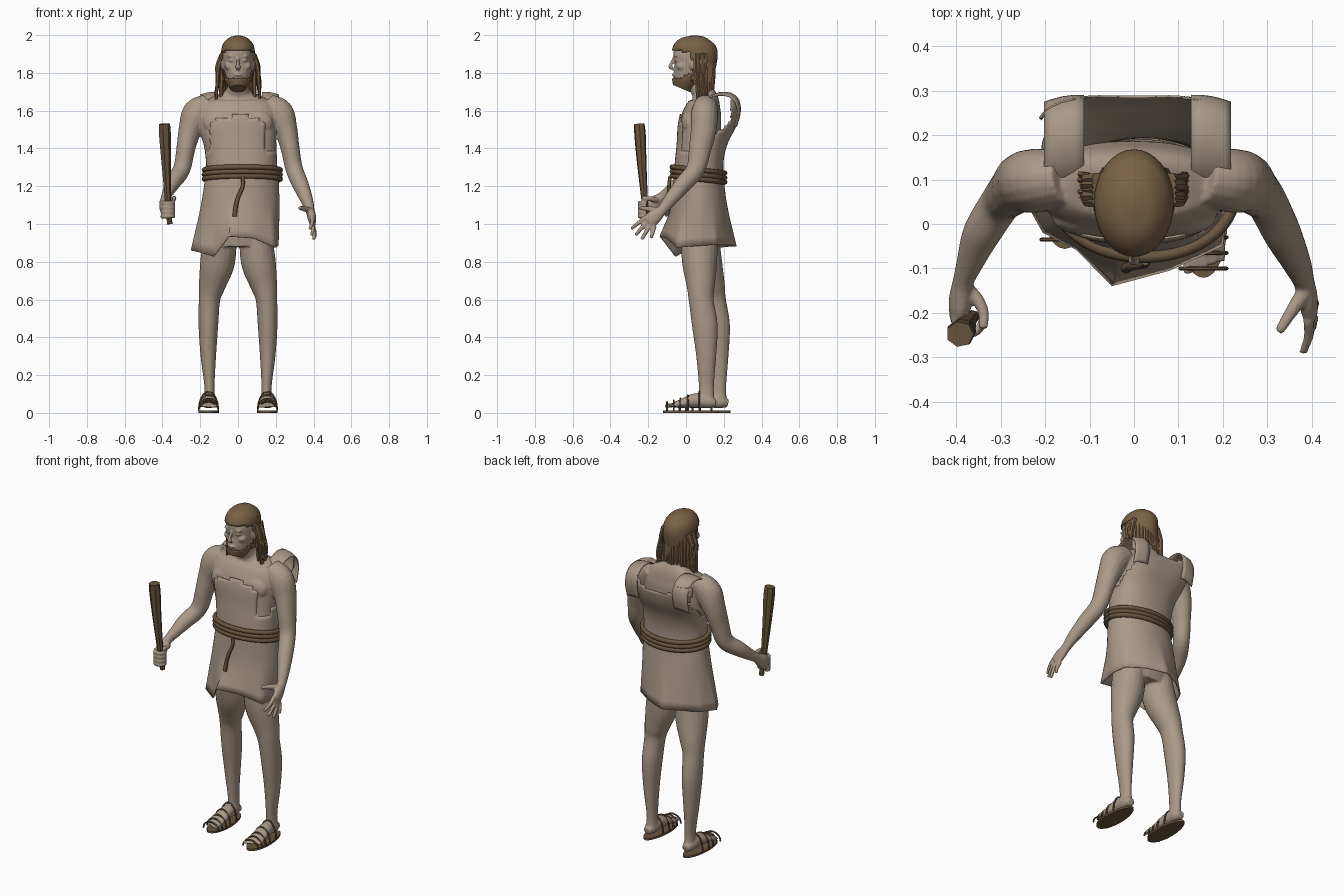
import bpy, bmesh, math, random
from mathutils import Vector, Matrix

random.seed(4)
if "Cube" in bpy.data.objects:
    bpy.data.objects.remove(bpy.data.objects["Cube"])

X, Y, Z = Vector((1, 0, 0)), Vector((0, 1, 0)), Vector((0, 0, 1))


def material(name, rgb):
    m = bpy.data.materials.new(name)
    m.use_nodes = True
    m.diffuse_color = (*rgb, 1)
    m.node_tree.nodes["Principled BSDF"].inputs["Base Color"].default_value = (*rgb, 1)
    return m


TAN = material("warm_tan", (0.40, 0.32, 0.245))
HAIR = material("hair_brown", (0.19, 0.12, 0.06))
ROPE = material("rope_and_wood_brown", (0.14, 0.092, 0.048))


def spline(keys, steps=5):
    """Catmull-Rom resampling of tuples of any length."""
    keys = [Vector(k) for k in keys]
    keys = [keys[0] * 2 - keys[1]] + keys + [keys[-1] * 2 - keys[-2]]
    out = []
    for a, b, c, d in zip(keys, keys[1:], keys[2:], keys[3:]):
        for i in range(steps):
            t = i / steps
            out.append(0.5 * (2 * b + (c - a) * t + (2 * a - 5 * b + 4 * c - d) * t * t
                              + (3 * b - a - 3 * c + d) * t ** 3))
    return out + [keys[-2]]


def rounded(v, power):
    return math.copysign(abs(v) ** power, v)


def tube(bm, keys, n=16, steps=5, ref=X, power=1):
    """Closed loft; each key is x, y, z, half width along ref, half depth. Low power is boxier."""
    pts = spline(keys, steps)
    pos = [Vector(p[:3]) for p in pts]
    rings = []
    for i, p in enumerate(pts):
        t = (pos[min(i + 1, len(pos) - 1)] - pos[max(i - 1, 0)]).normalized()
        a = (ref - t * t.dot(ref)).normalized()
        b = t.cross(a)
        rings.append([bm.verts.new(pos[i] + a * p[3] * rounded(math.cos(k * math.tau / n), power)
                                   + b * p[4] * rounded(math.sin(k * math.tau / n), power)) for k in range(n)])
    for r, s in zip(rings, rings[1:]):
        for k in range(n):
            bm.faces.new((r[k], r[(k + 1) % n], s[(k + 1) % n], s[k]))
    bm.faces.new(rings[0][::-1])
    bm.faces.new(rings[-1])


def rod(bm, points, r0, r1=None, n=8, ref=X):
    """Round tube whose radius runs from r0 to r1."""
    r1 = r0 if r1 is None else r1
    last = len(points) - 1
    radii = [r0 + (r1 - r0) * i / last for i in range(last + 1)]
    tube(bm, [(*p, r, r) for p, r in zip(points, radii)], n, 4, ref)


def blob(bm, centre, size):
    bmesh.ops.create_uvsphere(bm, u_segments=16, v_segments=10, radius=1,
                              matrix=Matrix.LocRotScale(Vector(centre), None, Vector(size)))


def finish(name, bm, mat, angle=50, thickness=0):
    bmesh.ops.recalc_face_normals(bm, faces=bm.faces)
    me = bpy.data.meshes.new(name)
    bm.to_mesh(me)
    bm.free()
    ob = bpy.data.objects.new(name, me)
    bpy.context.collection.objects.link(ob)
    me.materials.append(mat)
    bpy.ops.object.select_all(action="DESELECT")
    ob.select_set(True)
    bpy.context.view_layer.objects.active = ob
    bpy.ops.object.shade_smooth_by_angle(angle=math.radians(angle))
    if thickness:
        ob.modifiers.new("Thickness", "SOLIDIFY").thickness = thickness
    return ob


# Torso, neck and head
body = bmesh.new()
tube(body, [(0, .07, .88, .15, .10), (0, .07, 1.05, .18, .125), (.018, .065, 1.25, .180, .122),
            (.014, .067, 1.40, .186, .112), (0, .075, 1.52, .205, .112), (0, .09, 1.60, .205, .098),
            (0, .10, 1.655, .165, .075), (0, .09, 1.695, .075, .06), (0, .068, 1.74, .052, .055),
            (0, .055, 1.82, .05, .055)], 32, power=.85)
head = [(0, -.022, 1.728, .034, .040), (0, -.004, 1.77, .059, .066), (0, .027, 1.83, .076, .097),
        (0, .045, 1.89, .082, .114), (0, .045, 1.95, .07, .1), (0, .045, 1.985, .03, .05)]
tube(body, head, 24)
tube(body, [(0, -.064, 1.885, .007, .006), (0, -.078, 1.85, .009, .009),
            (0, -.083, 1.832, .014, .011), (0, -.070, 1.82, .011, .008)], 10)
blob(body, (0, -.064, 1.790), (.022, .012, .007))
for s in (-1, 1):
    blob(body, (s * .030, -.050, 1.888), (.028, .014, .007))
    blob(body, (s * .031, -.044, 1.868), (.020, .018, .012))
    blob(body, (s * .042, -.022, 1.835), (.030, .030, .024))
    blob(body, (s * .082, .04, 1.845), (.010, .022, .032))
    blob(body, (s * .090, .012, 1.535), (.095, .040, .07))

# Arms: shared upper part, different forearms
upper = [(.15, .105, 1.635, .06, .06), (.215, .098, 1.585, .08, .072), (.253, .093, 1.50, .062, .068),
         (.276, .075, 1.40, .05, .06), (.298, .05, 1.29, .046, .05)]
left = [(.333, -.02, 1.205, .043, .045), (.367, -.09, 1.12, .032, .034), (.382, -.13, 1.07, .024, .028),
        (.39, -.165, 1.04, .023, .039), (.396, -.20, 1.01, .018, .038)]
right = [(.342, -.02, 1.225, .043, .043), (.370, -.09, 1.17, .030, .032), (.384, -.13, 1.14, .024, .028),
         (.390, -.175, 1.105, .027, .042), (.397, -.21, 1.08, .018, .040)]
tube(body, upper + left)
tube(body, [(-x, *rest) for x, *rest in upper + right])

# Open left hand
for i, tip in enumerate([(.380, -.29, .975), (.390, -.268, .94), (.402, -.235, .918), (.406, -.185, .925)]):
    base = Vector((.393, -.215 + i * .016, 1.035 - i * .015))
    tip = Vector(tip)
    rod(body, [base, base.lerp(tip, .5) + Vector((.006, 0, 0)), tip], .0135, .0095)
rod(body, [(.385, -.15, 1.07), (.352, -.20, 1.08), (.325, -.243, 1.085)], .019, .011)

# Right hand closed round the club
grip = Vector((-.37, -.216, 0))
for i in range(4):
    arc = [grip + Vector((.030 * math.cos(a), .030 * math.sin(a), 1.04 + i * .024))
           for a in [math.radians(150 + k * 38) for k in range(7)]]
    rod(body, arc, .0125, .010, ref=Z)
rod(body, [(-.385, -.14, 1.125), (-.355, -.165, 1.13), (-.338, -.20, 1.135), (-.34, -.235, 1.14)],
    .017, .011, ref=Z)

# Legs and feet, the right one standing further back
leg = [(.09, .07, .96, .085, .10), (.108, .072, .80, .092, .093), (.136, .078, .68, .072, .076),
       (.151, .08, .60, .057, .066), (.157, .10, .46, .052, .068), (.157, .107, .30, .041, .053),
       (.151, .108, .14, .027, .040), (.15, .11, .05, .032, .042)]
foot = [(.152, .158, .05, .022, .020), (.152, .12, .058, .034, .034), (.153, .05, .066, .038, .038),
        (.156, -.02, .05, .045, .025), (.158, -.062, .043, .044, .015)]


def stance(p, s):
    back = .065 * min(1, max(0, (.92 - p[2]) / .3)) if s < 0 else 0
    return (s * p[0], p[1] + back, *p[2:])


for s in (1, -1):
    tube(body, [stance(p, s) for p in leg], 20)
    tube(body, [stance(p, s) for p in foot])
    for i in range(5):
        x, r = .120 + i * .0195, .0125 - i * .001
        rod(body, [stance(p, s) for p in ((x, -.045, .042), (x, -.085 + i * .005, .040),
                                          (x, -.112 + i * .007, .034))], r, r * .8)
skin = finish("body", body, TAN)
remesh = skin.modifiers.new("Fuse", "REMESH")
remesh.mode, remesh.voxel_size, remesh.use_smooth_shade = "VOXEL", .006, True
relax = skin.modifiers.new("Relax", "SMOOTH")
relax.factor, relax.iterations = .5, 3

# Sandals: flat soles with arched straps
bm = bmesh.new()
for s in (1, -1):
    outline = [stance((.156 + (.054 + .006 * math.cos(a + 1.6)) * math.cos(a), .025 + .146 * math.sin(a), 0), s)
               for a in [k * math.tau / 32 for k in range(32)]]
    sole = bm.faces.new([bm.verts.new(p) for p in outline])
    up = bmesh.ops.extrude_face_region(bm, geom=[sole])["geom"]
    bmesh.ops.translate(bm, vec=(0, 0, .012), verts=[v for v in up if isinstance(v, bmesh.types.BMVert)])
    for y, h in ((-.10, .046), (-.065, .054), (-.03, .064), (.01, .082), (.07, .10)):
        rod(bm, [stance((.156 + .052 * math.cos(a), y, .012 + h * math.sin(a)), s)
                 for a in [k * math.pi / 8 for k in range(9)]], .0048, n=6, ref=Y)
finish("sandals", bm, ROPE, 40)

# Skirt: waist and hip ellipses running down to an uneven hem
hem = [(-.25, .06, .86), (-.205, -.02, .85), (-.13, -.058, .828), (-.05, -.14, .935), (.08, -.105, .925),
       (.20, -.05, .875), (.215, .08, .885), (.195, .16, .89), (.10, .225, .89), (-.02, .268, .882),
       (-.12, .22, .88), (-.21, .15, .87)]
bm = bmesh.new()
columns = []
for a, b in zip(hem, hem[1:] + hem[:1]):
    for i in range(6):
        p = Vector(a).lerp(Vector(b), i / 6)
        t = math.atan2((p.y - .07) / .15, p.x / .2)
        c, d = math.cos(t), math.sin(t)
        keys = [(.022 + .192 * c, .065 + .130 * d, 1.27), (.012 + .208 * c, .07 + .148 * d, 1.10), p]
        columns.append([bm.verts.new(v) for v in spline(keys, 5)])
for a, b in zip(columns, columns[1:] + columns[:1]):
    for i in range(len(a) - 1):
        bm.faces.new((a[i], b[i], b[i + 1], a[i + 1]))
finish("skirt", bm, TAN, 50, .006)

# Tunic: rings of z, centre x, half width, front y, back y, roundness; trimmed to armholes and neckline
bm = bmesh.new()
profile = spline([(1.24, .02, .188, -.066, .197, .9), (1.34, .018, .188, -.058, .20, .9),
                  (1.43, .01, .194, -.049, .222, .8), (1.52, 0, .215, -.044, .268, .65),
                  (1.60, 0, .232, -.028, .289, .5), (1.66, 0, .232, -.01, .287, .45)], 4)
rows = []
for z, mid, w, front, back, power in profile:
    row = []
    for k in range(64):
        c, d = math.cos(k * math.tau / 64), math.sin(k * math.tau / 64)
        depth, e = (back - .08, power) if d > 0 else (.08 - front, .85)
        row.append(bm.verts.new((mid + w * rounded(c, e), .08 + depth * rounded(d, e), z)))
    rows.append(row)
for r, s in zip(rows, rows[1:]):
    for k in range(64):
        quad = (r[k], r[(k + 1) % 64], s[(k + 1) % 64], s[k])
        x, y, z = sum((v.co for v in quad), Vector()) / 4
        if y < .03:
            keep = z < 1.38 or (z < 1.585 - .3 * abs(x) and abs(x) < .145)
        else:
            keep = z < 1.42 or (y > min(.24, .10 + 1.1 * (z - 1.42)) and z < 1.60 + max(0, abs(x) - .07) * .8)
        if keep:
            bm.faces.new(quad)
bmesh.ops.delete(bm, geom=[v for v in bm.verts if not v.link_faces], context="VERTS")
finish("tunic", bm, TAN, 50, .005)

# Shoulder straps bridging from the chest to the loose back panel
bm = bmesh.new()
for s in (-1, 1):
    path = spline([(.085, 1.64), (.13, 1.68), (.19, 1.70), (.25, 1.69), (.284, 1.65), (.290, 1.59),
                   (.272, 1.52)], 4)
    strip = [[bm.verts.new((s * x + .008, y - 2.5 * (x - .13) ** 2, z - 2.5 * (x - .13) ** 2))
              for x in (.12, .145, .17, .195, .21)] for y, z in path]
    for a, b in zip(strip, strip[1:]):
        for i in range(4):
            bm.faces.new((a[i], a[i + 1], b[i + 1], b[i]))
finish("shoulder_straps", bm, TAN, 50, .006)

# Rope belt with a hanging end
bm = bmesh.new()
for z in (1.238, 1.262, 1.286):
    rod(bm, [(.023 + .202 * math.cos(a), .066 + .140 * math.sin(a), z - .016 * math.sin(a))
             for a in [k * math.tau / 24 for k in range(25)]], .0135, ref=Z)
rod(bm, [(.025, -.085, 1.25), (.025, -.09, 1.20), (.0, -.093, 1.14), (-.012, -.096, 1.09),
         (-.018, -.10, 1.04)], .009, .012)
finish("rope_belt", bm, ROPE)

# Club
bm = bmesh.new()
tube(bm, [(-.362, -.208, 1.0, .015, .015), (-.369, -.216, 1.09, .016, .016),
          (-.382, -.235, 1.33, .026, .026), (-.388, -.243, 1.47, .033, .031),
          (-.391, -.248, 1.53, .031, .029)], 7, 2)
finish("club", bm, ROPE, 30)

# Hair cap, cut open over the face
bm = bmesh.new()
tube(bm, [(0, .062, 1.76, .078, .085), (0, .052, 1.83, .087, .110), (0, .046, 1.90, .090, .122),
          (0, .045, 1.95, .081, .108), (0, .046, 1.985, .05, .066), (0, .046, 1.998, .012, .016)], 32)
cut = [f for f in bm.faces if f.calc_center_median().z < 1.915 and f.calc_center_median().y < .03]
bmesh.ops.delete(bm, geom=cut, context="FACES")
finish("hair_cap", bm, HAIR, 50, .008)

# Long locks: tight round the back, looser clumps beside the face
bm = bmesh.new()
for k in range(15):
    a = math.radians(5 + k * 170 / 14)
    c, d = math.cos(a), math.sin(a)
    wob = random.uniform(-.006, .006)
    rod(bm, [(.080 * c, .05 + .092 * d, 1.86), (.086 * c, .058 + .086 * d, 1.78),
             (.090 * c + wob, .065 + .075 * d, 1.71),
             (.090 * c - wob, .070 + .068 * d, random.uniform(1.57, 1.64))], .017, .007, 6)
for s in (-1, 1):
    for k in range(5):
        y, wob = .05 + k * .013, random.uniform(-.006, .006)
        rod(bm, [(s * .082, y, 1.90), (s * (.104 + wob), y, 1.83), (s * (.110 - wob), y + .006, 1.75),
                 (s * (.116 + wob), y + .010, random.uniform(1.64, 1.70))], .014, .007, 6)
finish("hair_locks", bm, HAIR)

# Beard: a shell over the chin and jaw, rising towards the ears
bm = bmesh.new()
tube(bm, [(x, y, z - .006, w + .005, d + .005) for x, y, z, w, d in head[:3]], 32, 8)
cut = [f for f in bm.faces
       if f.calc_center_median().z > 1.772 + .5 * max(0, f.calc_center_median().y + .03)
       or f.calc_center_median().y > .04]
bmesh.ops.delete(bm, geom=cut, context="FACES")
finish("beard", bm, HAIR, 50, .006)
